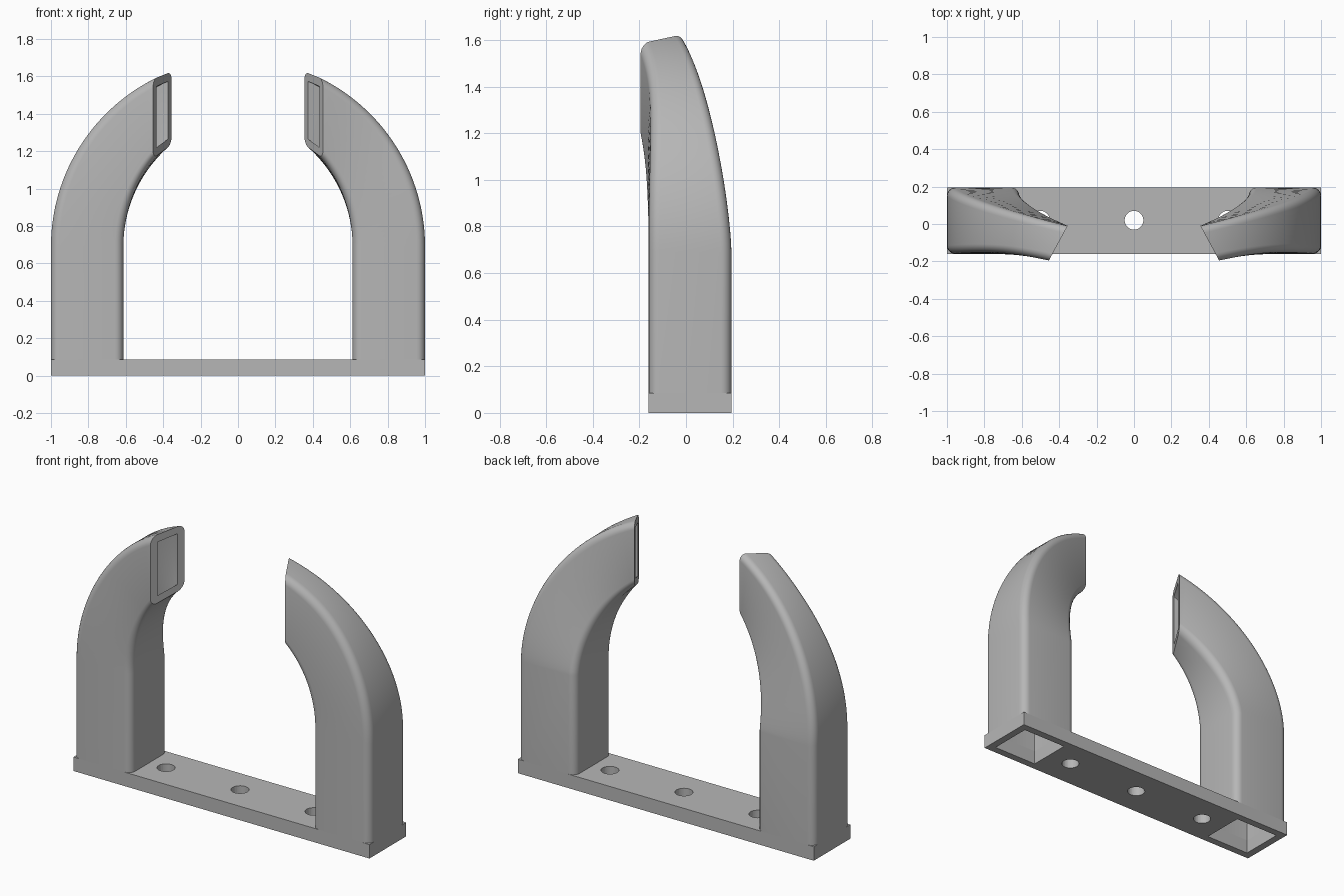
import bpy, bmesh, math
from mathutils import Vector

if "Cube" in bpy.data.objects:
    bpy.data.objects.remove(bpy.data.objects["Cube"])

grey = bpy.data.materials.new("plain grey")
grey.use_nodes = True
colour = (0.47, 0.47, 0.47, 1)
grey.diffuse_color = colour
grey.node_tree.nodes["Principled BSDF"].inputs["Base Color"].default_value = colour

BASE_H, BEND_Z, WALL, FILLET = 0.085, 0.69, 0.045, 0.045
BACK, FRONT, OUTER, INNER = 0.195, -0.16, 1.0, 0.613
STEPS, CORNER = 28, 6


def activate(obj):
    bpy.ops.object.select_all(action='DESELECT')
    obj.select_set(True)
    bpy.context.view_layer.objects.active = obj


def make_object(name, bm):
    bmesh.ops.recalc_face_normals(bm, faces=bm.faces)
    mesh = bpy.data.meshes.new(name)
    bm.to_mesh(mesh)
    bm.free()
    obj = bpy.data.objects.new(name, mesh)
    bpy.context.collection.objects.link(obj)
    mesh.materials.append(grey)
    return obj


def cut(obj, cutter):
    cutter.hide_render = True
    mod = obj.modifiers.new("cut", 'BOOLEAN')
    mod.operation, mod.solver, mod.object = 'DIFFERENCE', 'EXACT', cutter
    activate(obj)
    bpy.ops.object.modifier_apply(modifier=mod.name)
    bpy.data.objects.remove(cutter)


def box(name, x0, x1, y0, y1, z0, z1):
    bm = bmesh.new()
    bmesh.ops.create_cube(bm, size=1)
    bmesh.ops.scale(bm, vec=(x1 - x0, y1 - y0, z1 - z0), verts=bm.verts)
    bmesh.ops.translate(bm, vec=((x0 + x1) / 2, (y0 + y1) / 2, (z0 + z1) / 2), verts=bm.verts)
    return make_object(name, bm)


# Base plate with arm openings and three bolt holes
base = box("base_plate", -1, 1, FRONT, BACK, 0, BASE_H)
for s in (-1, 1):
    a, b = sorted((s * (INNER + WALL), s * (OUTER - WALL)))
    cut(base, box("opening_cutter", a, b, FRONT + WALL, BACK - WALL, -0.1, 0.2))
for x in (-0.5, 0, 0.5):
    bm = bmesh.new()
    bmesh.ops.create_cone(bm, cap_ends=True, segments=32, radius1=0.05, radius2=0.05, depth=0.5)
    bmesh.ops.translate(bm, vec=(x, 0.02, 0), verts=bm.verts)
    cut(base, make_object("bolt_cutter", bm))


def edge_point(t, x0, y0, end, y_power, bulge=0.0):
    """Point on one corner edge of the arm: a circular bend in x-z, easing forward in y."""
    dx, h = x0 - end[0], end[2] - BEND_Z
    sweep = 2 * math.atan2(dx, h)
    f = (1 - math.cos(sweep * t)) / (1 - math.cos(sweep))
    g = math.sin(sweep * t) / math.sin(sweep)
    y = y0 + (end[1] - y0) * f ** y_power + bulge * math.sin(math.pi * f)
    return Vector((x0 - dx * f, y, BEND_Z + h * g))


def section(t):
    """Inner-front, outer-front, outer-back, inner-back corners."""
    return [edge_point(t, INNER, FRONT, (0.455, -0.195, 1.16), 1),
            edge_point(t, OUTER, FRONT, (0.455, -0.195, 1.585), 1, 0.025),
            edge_point(t, OUTER, BACK, (0.355, -0.01, 1.625), 0.75),
            edge_point(t, INNER, BACK, (0.355, -0.01, 1.235), 0.62)]


def ring(corners, inset, radius):
    """Rounded rectangle spanned between four corners."""
    p, q, r, s = corners
    w = ((q - p).length + (r - s).length) / 2
    d = ((s - p).length + (r - q).length) / 2
    points = []
    for k, (cu, cv) in enumerate(((0, 0), (1, 0), (1, 1), (0, 1))):
        for i in range(CORNER + 1):
            ang = math.pi + (k + i / CORNER) * math.pi / 2
            off = inset + radius
            u = (w - off if cu else off) + radius * math.cos(ang)
            v = (d - off if cv else off) + radius * math.sin(ang)
            u, v = u / w, v / d
            points.append(p.lerp(q, u).lerp(s.lerp(r, u), v))
    return points


# Hollow curved arms
for side, name in ((1, "left_arm"), (-1, "right_arm")):
    foot = section(0)
    for c in foot:
        c.z = BASE_H
    sections = [foot] + [section(i / STEPS) for i in range(STEPS + 1)]
    bm = bmesh.new()
    skins = []
    for inset, radius in ((0, FILLET), (WALL, 0.002)):
        skins.append([[bm.verts.new((side * p.x, p.y, p.z)) for p in ring(c, inset, radius)]
                      for c in sections])
    outer, inner = skins
    pairs = [(outer[0], inner[0]), (outer[-1], inner[-1])]
    for skin in skins:
        pairs += list(zip(skin, skin[1:]))
    for a, b in pairs:
        n = len(a)
        for i in range(n):
            j = (i + 1) % n
            bm.faces.new((a[i], a[j], b[j], b[i]))
    arm = make_object(name, bm)
    activate(arm)
    bpy.ops.object.shade_smooth_by_angle(angle=math.radians(35))
